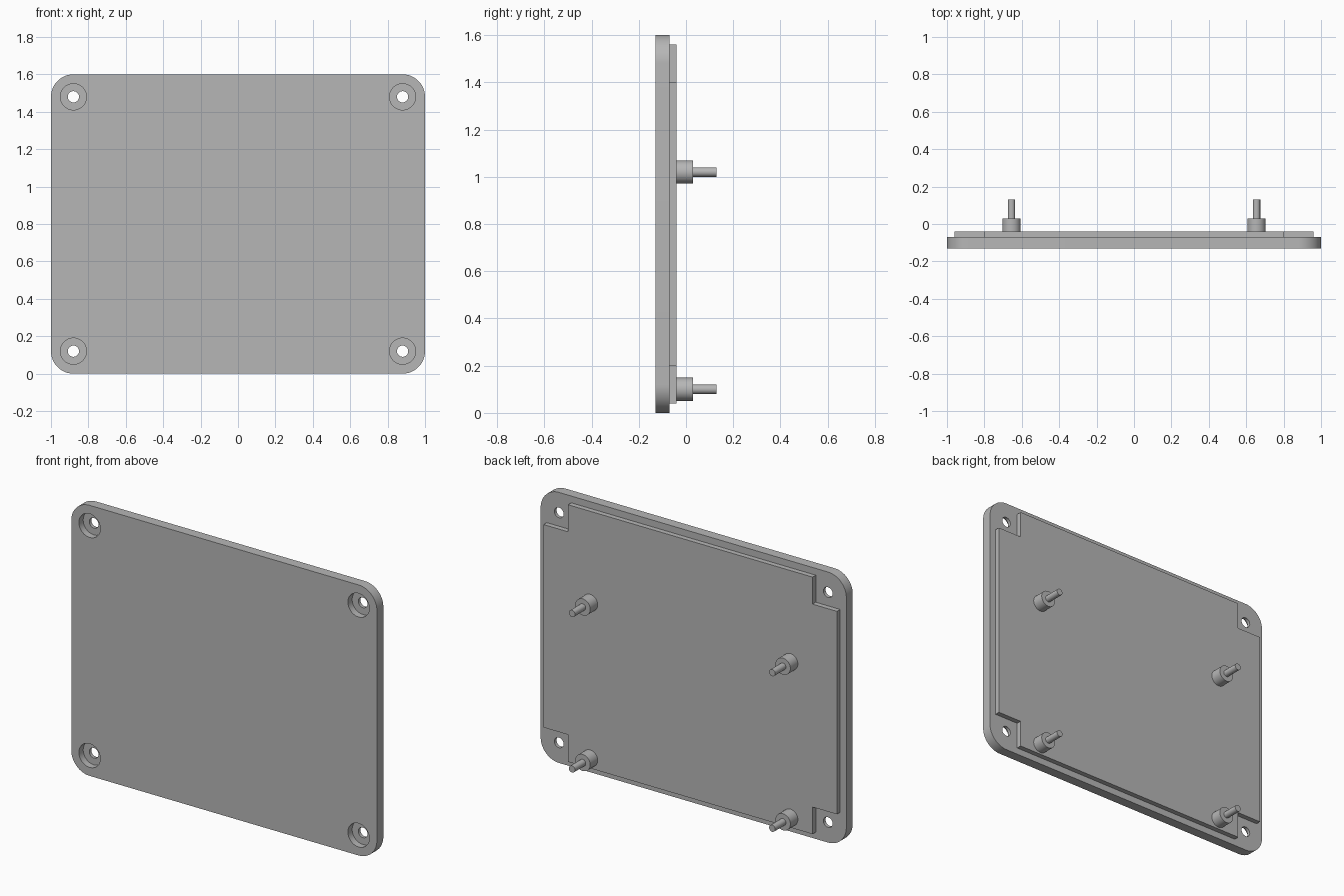
import bpy
import bmesh
from math import cos, sin, pi, radians
from mathutils import Matrix, Vector

cube = bpy.data.objects.get("Cube")
if cube:
    bpy.data.objects.remove(cube, do_unlink=True)

WIDTH, HEIGHT = 2.0, 1.6
MID_Z = HEIGHT / 2
FRONT, PLATE_BACK, PANEL_BACK = -0.13, -0.07, -0.04
STANDOFF_END, PIN_END = 0.03, 0.13
CORNER = 0.12

GREY = (0.47, 0.47, 0.47, 1)
grey = bpy.data.materials.new("plain grey")
grey.use_nodes = True
grey.diffuse_color = GREY
grey.node_tree.nodes["Principled BSDF"].inputs["Base Color"].default_value = GREY


def finish(name, bm):
    bmesh.ops.recalc_face_normals(bm, faces=bm.faces[:])
    mesh = bpy.data.meshes.new(name)
    bm.to_mesh(mesh)
    bm.free()
    mesh.materials.append(grey)
    obj = bpy.data.objects.new(name, mesh)
    bpy.context.collection.objects.link(obj)
    return obj


def extrude_outline(name, points, y0, y1):
    """Closed x, z outline pushed from y0 to y1."""
    bm = bmesh.new()
    face = bm.faces.new([bm.verts.new((x, y0, z)) for x, z in points])
    grown = bmesh.ops.extrude_face_region(bm, geom=[face])["geom"]
    moved = [v for v in grown if isinstance(v, bmesh.types.BMVert)]
    bmesh.ops.translate(bm, verts=moved, vec=(0, y1 - y0, 0))
    return finish(name, bm)


def add_rod(bm, x, z, radius, y0, y1):
    """Cylinder along y."""
    place = Matrix.Translation(Vector((x, (y0 + y1) / 2, z))) @ Matrix.Rotation(pi / 2, 4, "X")
    bmesh.ops.create_cone(bm, cap_ends=True, segments=48, radius1=radius,
                          radius2=radius, depth=y1 - y0, matrix=place)


def smooth(obj):
    bpy.ops.object.select_all(action="DESELECT")
    obj.select_set(True)
    bpy.context.view_layer.objects.active = obj
    bpy.ops.object.shade_smooth_by_angle(angle=radians(30))


def cut(obj, name, radius, y0, y1):
    """Bore the same hole in all four corners."""
    bm = bmesh.new()
    for sx in (-1, 1):
        for sz in (-1, 1):
            add_rod(bm, sx * 0.88, MID_Z + sz * 0.68, radius, y0, y1)
    cutter = finish(name, bm)
    cutter.hide_render = True
    mod = obj.modifiers.new(name, "BOOLEAN")
    mod.operation = "DIFFERENCE"
    mod.solver = "EXACT"
    mod.object = cutter
    bpy.context.view_layer.objects.active = obj
    bpy.ops.object.modifier_apply(modifier=name)
    bpy.data.objects.remove(cutter, do_unlink=True)


# Rounded cover plate with counterbored screw holes
STEPS = 16
outline = []
for quarter, (sx, sz) in enumerate([(1, 1), (-1, 1), (-1, -1), (1, -1)]):
    cx = sx * (WIDTH / 2 - CORNER)
    cz = MID_Z + sz * (MID_Z - CORNER)
    for i in range(STEPS + 1):
        a = (quarter + i / STEPS) * pi / 2
        outline.append((cx + CORNER * cos(a), cz + CORNER * sin(a)))
plate = extrude_outline("cover_plate", outline, FRONT, PLATE_BACK)
cut(plate, "counterbore", 0.07, FRONT - 0.05, FRONT + 0.04)
cut(plate, "screw_hole", 0.03, FRONT - 0.05, PLATE_BACK + 0.05)
smooth(plate)

# Raised back panel with notched corners
OUT_X, OUT_Z, IN_X, IN_Z = 0.96, 0.76, 0.8, 0.6
notch = [(OUT_X, IN_Z), (IN_X, IN_Z), (IN_X, OUT_Z)]
panel = []
for sx, sz in [(1, 1), (-1, 1), (-1, -1), (1, -1)]:
    corner = [(sx * x, MID_Z + sz * z) for x, z in notch]
    panel += corner if sx == sz else corner[::-1]
extrude_outline("back_panel", panel, PLATE_BACK, PANEL_BACK)

# Standoffs with locating pins
for side, x in (("left", 0.655), ("right", -0.655)):
    for level, z in (("upper", 1.02), ("lower", 0.10)):
        for part, radius, y0, y1 in (("standoff", 0.049, PANEL_BACK, STANDOFF_END),
                                     ("pin", 0.02, STANDOFF_END, PIN_END)):
            bm = bmesh.new()
            add_rod(bm, x, z, radius, y0, y1)
            smooth(finish(f"{level}_{side}_{part}", bm))
